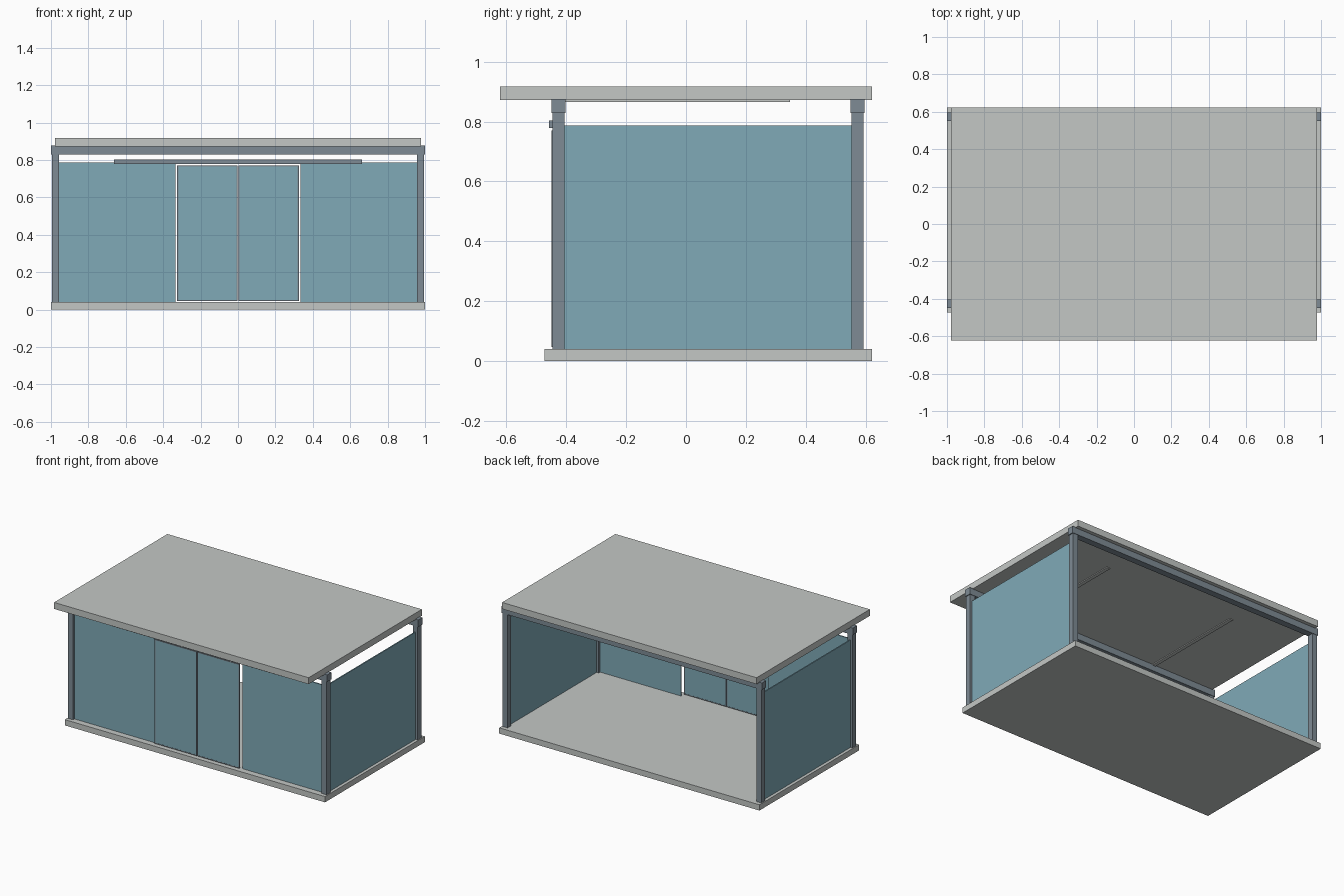
import bpy

if "Cube" in bpy.data.objects:
    bpy.data.objects.remove(bpy.data.objects["Cube"])


def material(name, rgb):
    m = bpy.data.materials.new(name)
    m.diffuse_color = (*rgb, 1.0)
    m.use_nodes = True
    m.node_tree.nodes["Principled BSDF"].inputs["Base Color"].default_value = m.diffuse_color
    return m


concrete = material("pale_grey", (0.55, 0.575, 0.56))
metal = material("steel_grey", (0.21, 0.26, 0.30))
glass = material("blue_glass", (0.215, 0.40, 0.475))


def box(name, x, y, z, mat):
    """Axis-aligned box from (min, max) ranges."""
    bpy.ops.mesh.primitive_cube_add(size=1, location=[(a + b) / 2 for a, b in (x, y, z)])
    ob = bpy.context.object
    ob.name = name
    ob.scale = [b - a for a, b in (x, y, z)]
    bpy.ops.object.transform_apply(location=False, rotation=False, scale=True)
    ob.data.materials.append(mat)
    return ob


def pair(name, x, y, z, mat):
    """Same box on the right and mirrored to the left."""
    box("right_" + name, x, y, z, mat)
    box("left_" + name, (-x[1], -x[0]), y, z, mat)


# Floor slab and overhanging roof slab
box("floor_slab", (-1, 1), (-0.473, 0.622), (0, 0.04), concrete)
box("roof_slab", (-0.978, 0.978), (-0.622, 0.622), (0.872, 0.917), concrete)

# Corner posts and the cross beams that they carry
for side, y in (("front", -0.426), ("back", 0.573)):
    pair(side + "_post", (0.956, 0.994), (y - 0.02, y + 0.02), (0.04, 0.83), metal)
    box(side + "_beam", (-1, 1), (y - 0.023, y + 0.023), (0.828, 0.876), metal)

# Fixed glass walls; the back stays open
pair("side_glass", (0.971, 0.979), (-0.406, 0.553), (0.04, 0.786), glass)
pair("front_glass", (0.335, 0.956), (-0.43, -0.422), (0.04, 0.786), glass)

# Sliding doors: glass with a thin metal frame
z0, z1, x0, x1, w = 0.046, 0.77, 0.002, 0.325, 0.006
dy = (-0.450, -0.444)
pair("door_glass", (x0 + w, x1 - w), (-0.449, -0.445), (z0 + w, z1 - w), glass)
pair("door_inner_stile", (x0, x0 + w), dy, (z0, z1), metal)
pair("door_outer_stile", (x1 - w, x1), dy, (z0, z1), metal)
pair("door_top_rail", (x0 + w, x1 - w), dy, (z1 - w, z1), metal)
pair("door_bottom_rail", (x0 + w, x1 - w), dy, (z0, z0 + w), metal)

# Track above the doors
box("door_track", (-0.662, 0.662), (-0.458, -0.444), (0.778, 0.803), metal)

# Slim strips under the roof
pair("ceiling_strip", (0.487, 0.513), (-0.402, 0.348), (0.866, 0.873), concrete)
